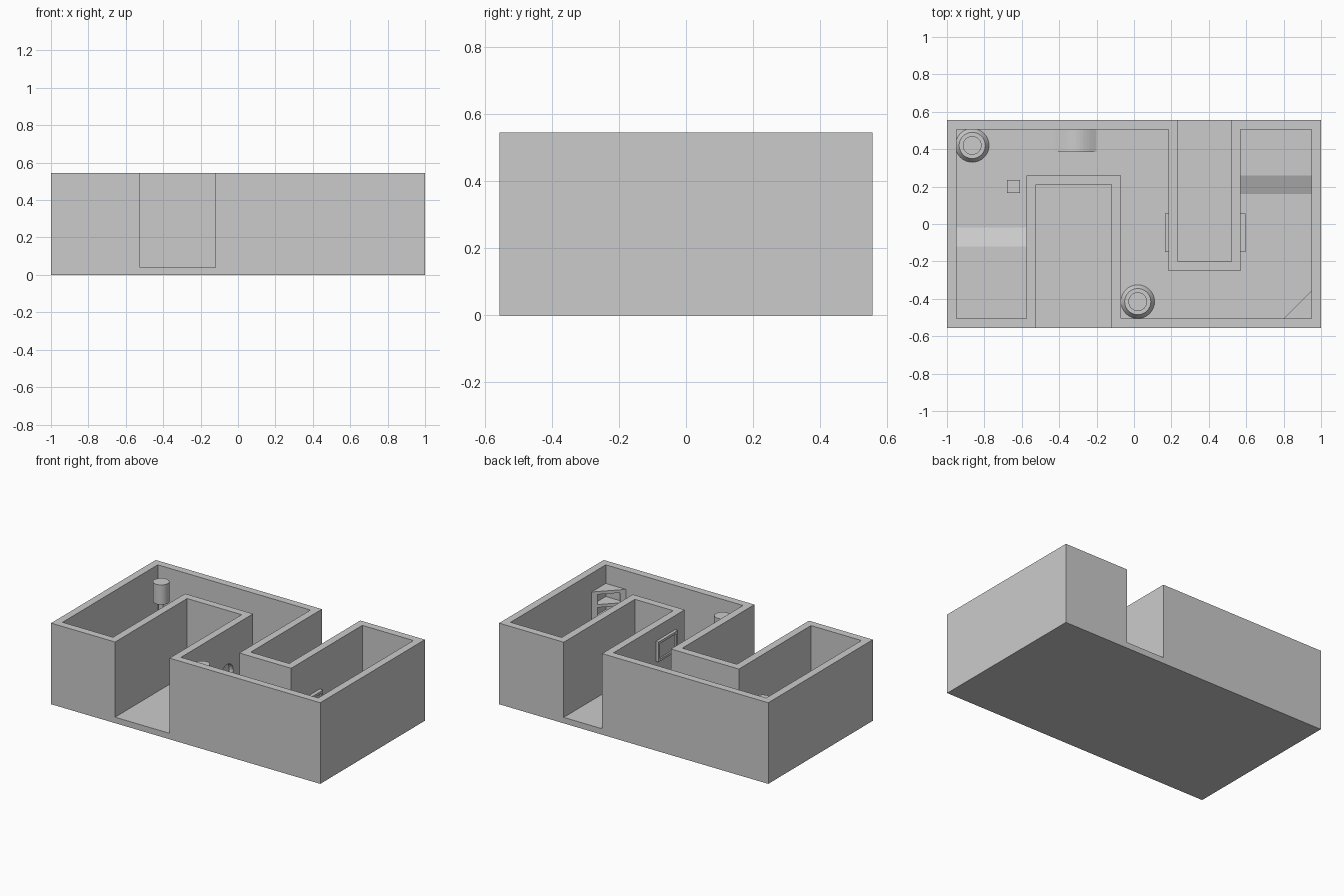
import bpy, bmesh, math
from mathutils import Matrix

if "Cube" in bpy.data.objects:
    bpy.data.objects.remove(bpy.data.objects["Cube"])

FLOOR, TOP = 0.04, 0.545


def make(name, verts, faces):
    me = bpy.data.meshes.new(name)
    me.from_pydata(verts, [], faces)
    bm = bmesh.new()
    bm.from_mesh(me)
    bmesh.ops.recalc_face_normals(bm, faces=bm.faces)
    bm.to_mesh(me)
    bm.free()
    ob = bpy.data.objects.new(name, me)
    bpy.context.collection.objects.link(ob)
    return ob


def prism(name, profile, a, b, axis):
    """Extrude a 2D profile between a and b along x, y or z."""
    place = {'x': lambda p, t: (t, p[0], p[1]),
             'y': lambda p, t: (p[0], t, p[1]),
             'z': lambda p, t: (p[0], p[1], t)}[axis]
    n = len(profile)
    verts = [place(p, t) for t in (a, b) for p in profile]
    faces = [tuple(range(n)), tuple(range(n, 2 * n))]
    faces += [(i, (i + 1) % n, n + (i + 1) % n, n + i) for i in range(n)]
    return make(name, verts, faces)


def box(name, x0, x1, y0, y1, z0, z1):
    return prism(name, [(x0, y0), (x1, y0), (x1, y1), (x0, y1)], z0, z1, 'z')


def lathe(name, x, y, profile, n=32):
    """Closed turned shape from (radius, z) pairs, bottom to top."""
    k = len(profile)
    verts = [(x + r * math.cos(2 * math.pi * i / n), y + r * math.sin(2 * math.pi * i / n), z)
             for r, z in profile for i in range(n)]
    faces = [(j * n + i, j * n + (i + 1) % n, (j + 1) * n + (i + 1) % n, (j + 1) * n + i)
             for j in range(k - 1) for i in range(n)]
    faces += [tuple(range(n)), tuple(range((k - 1) * n, k * n))]
    ob = make(name, verts, faces)
    bpy.ops.object.select_all(action='DESELECT')
    ob.select_set(True)
    bpy.context.view_layer.objects.active = ob
    bpy.ops.object.shade_smooth_by_angle(angle=math.radians(30))


# base slab
box("base", -1, 1, -0.555, 0.555, 0, FLOOR)

# winding wall: outer outline and matching inner outline
outer = [(-1, -.555), (-.525, -.555), (-.525, .21), (-.12, .21), (-.12, -.555), (1, -.555),
         (1, .555), (.52, .555), (.52, -.2), (.235, -.2), (.235, .555), (-1, .555)]
inner = [(-.95, -.505), (-.575, -.505), (-.575, .26), (-.07, .26), (-.07, -.505), (.95, -.505),
         (.95, .505), (.57, .505), (.57, -.25), (.185, -.25), (.185, .505), (-.95, .505)]
n = len(outer)
verts = [(x, y, z) for z in (FLOOR, TOP) for ring in (outer, inner) for x, y in ring]
faces = []
for i in range(n):
    j = (i + 1) % n
    faces += [(i, j, 2 * n + j, 2 * n + i), (n + i, n + j, 3 * n + j, 3 * n + i),
              (i, j, n + j, n + i), (2 * n + i, 2 * n + j, 3 * n + j, 3 * n + i)]
wall = make("wall", verts, faces)

# round recess in the middle corridor wall
bm = bmesh.new()
bmesh.ops.create_cone(bm, cap_ends=True, segments=24, radius1=.065, radius2=.065, depth=.06,
                      matrix=Matrix.Translation((-.07, -.015, .245)) @ Matrix.Rotation(math.pi / 2, 4, 'Y'))
me = bpy.data.meshes.new("recess_cutter")
bm.to_mesh(me)
bm.free()
cutter = bpy.data.objects.new("recess_cutter", me)
bpy.context.collection.objects.link(cutter)
cutter.hide_render = True
cutter.hide_set(True)
cutter.display_type = 'WIRE'
mod = wall.modifiers.new("recess", 'BOOLEAN')
mod.object = cutter
mod.operation = 'DIFFERENCE'
mod.solver = 'EXACT'

# raised floors with gentle ramps at both ends of the path
prism("left_ramp", [(-.505, FLOOR), (-.02, FLOOR), (-.12, .08), (-.505, .08)], -.95, -.575, 'x')
prism("right_ramp", [(.16, FLOOR), (.505, FLOOR), (.505, .08), (.26, .08)], .57, .95, 'x')

# low hump beside the back wall
hump = [(-.42 + .22 * i / 12, FLOOR + .04 * math.sin(math.pi * i / 12)) for i in range(13)]
prism("back_hump", hump, .385, .505, 'y')

# small block on the floor
box("floor_block", -.68, -.61, .165, .235, FLOOR, .11)

# lamps: flared foot, thin pole, drum shade
for k, (x, y) in enumerate([(-.865, .42), (.02, -.415)]):
    lathe(f"lamp_{k + 1}", x, y, [(.09, FLOOR), (.07, .07), (.015, .07), (.015, .355),
                                 (.05, .355), (.05, .488)])

# framed panels on both sides of the back bay
def framed_panel(name, x0, x1, z0, z1):
    y0, y1, t = -.15, .055, .016
    box(name + "_frame_low", x0, x1, y0, y1, z0, z0 + t)
    box(name + "_frame_high", x0, x1, y0, y1, z1 - t, z1)
    for s, y in (("a", y0), ("b", y1 - t)):
        box(name + "_frame_side_" + s, x0, x1, y, y + t, z0 + t, z1 - t)
    m = (x0 + x1) / 2
    wall_side = (m, x1) if x1 < .2 else (x0, m)
    box(name + "_picture", *wall_side, y0 + t, y1 - t, z0 + t, z1 - t)


framed_panel("left_panel", .165, .185, .315, .45)
framed_panel("right_panel", .57, .595, .155, .29)

# corner shelf: triangular boards and slim end posts
for k in range(5):
    z = .05 + k * .0875
    prism(f"corner_shelf_{k + 1}", [(.95, -.505), (.95, -.355), (.8, -.505)], z, z + .02, 'z')
prism("corner_shelf_post_1", [(.8, -.505), (.825, -.505), (.825, -.48)], FLOOR, .41, 'z')
prism("corner_shelf_post_2", [(.95, -.355), (.925, -.38), (.95, -.38)], FLOOR, .41, 'z')
